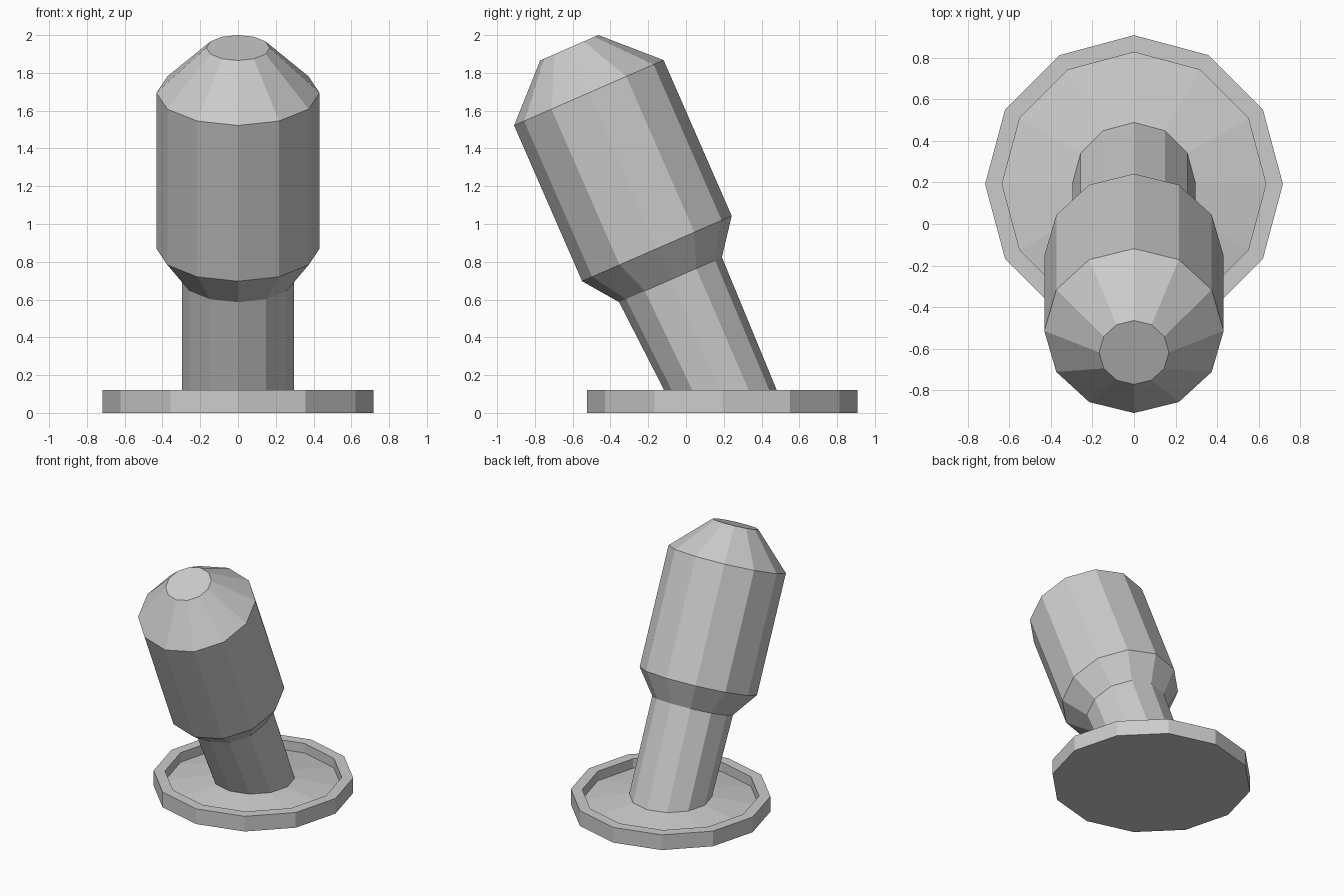
import bpy, bmesh, math
from mathutils import Matrix, Vector

if "Cube" in bpy.data.objects:
    bpy.data.objects.remove(bpy.data.objects["Cube"])

SIDES = 12
TILT = math.radians(23.6)
HEAD = Vector((0, -0.154, 0.87))      # centre of the head's lower edge
AXIS = Vector((0, -math.sin(TILT), math.cos(TILT)))


def flat(z, r):
    """Level ring around the foot axis."""
    return Vector((0, 0.192, z)), r, 0.0


def leaning(d, r):
    """Tilted ring at distance d along the leaning axis."""
    return HEAD + AXIS * d, r, TILT


def loft(name, rings, cap_start=False, cap_end=False):
    bm = bmesh.new()
    loops = []
    for centre, r, tilt in rings:
        rot = Matrix.Rotation(tilt, 3, 'X')
        loops.append([bm.verts.new(centre + rot @ Vector((r * math.cos(a), r * math.sin(a), 0)))
                      for a in (2 * math.pi * i / SIDES for i in range(SIDES))])
    for lo, hi in zip(loops, loops[1:]):
        for i in range(SIDES):
            j = (i + 1) % SIDES
            bm.faces.new((lo[i], lo[j], hi[j], hi[i]))
    if cap_start:
        bm.faces.new(loops[0][::-1])
    if cap_end:
        bm.faces.new(loops[-1])
    mesh = bpy.data.meshes.new(name)
    bm.to_mesh(mesh)
    bm.free()
    obj = bpy.data.objects.new(name, mesh)
    bpy.context.collection.objects.link(obj)
    return obj


# Dished foot: flat underside, raised rim, floor rising to the stem
foot_top = flat(0.10, 0.297)
loft("foot", [flat(0, 0.717), flat(0.12, 0.717), flat(0.12, 0.635),
              flat(0.045, 0.635), foot_top], cap_start=True)

# Stem: level at the foot, square to the lean at the head
stem_top = leaning(-0.18, 0.297)
loft("stem", [foot_top, stem_top])

# Head: flared collar, straight barrel, tapered flat-topped cap
loft("head", [stem_top, leaning(0, 0.432), leaning(0.90, 0.432),
              leaning(1.16, 0.168)], cap_end=True)
